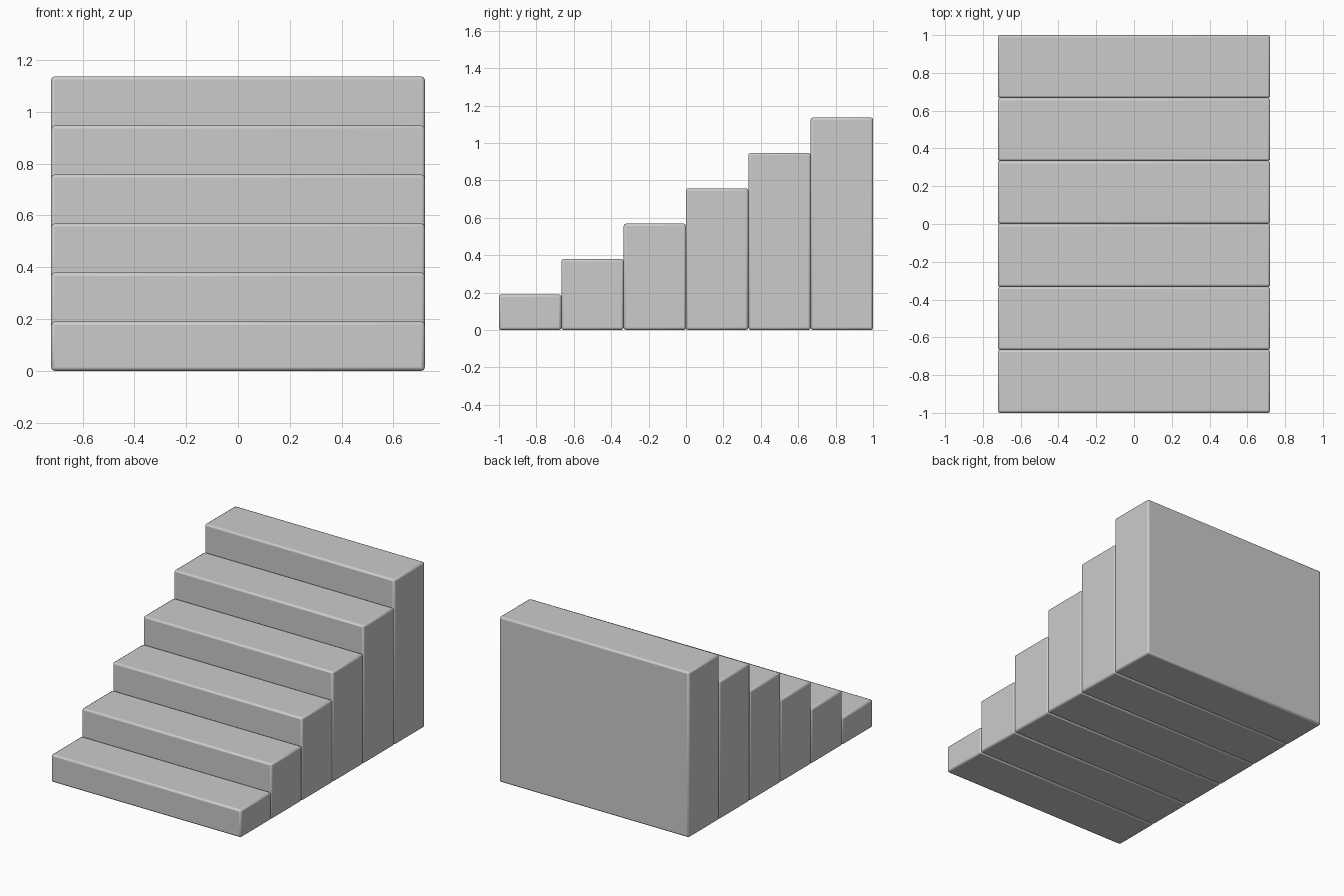
import bpy

if "Cube" in bpy.data.objects:
    bpy.data.objects.remove(bpy.data.objects["Cube"])

STEPS = 6
WIDTH = 1.442
DEPTH = 2.0 / STEPS
RISE = 0.1893


def block(name, size, centre):
    bpy.ops.mesh.primitive_cube_add(size=1, location=centre)
    ob = bpy.context.object
    ob.name = name
    ob.scale = size
    bpy.ops.object.transform_apply(location=False, rotation=False, scale=True)
    # softened edges
    bev = ob.modifiers.new("edge_bevel", "BEVEL")
    bev.width = 0.012
    bev.segments = 2
    bpy.ops.object.shade_smooth_by_angle()
    return ob


# solid steps, each standing on the floor and one rise taller than the last
for i in range(STEPS):
    height = RISE * (i + 1)
    block(f"step_{i + 1}", (WIDTH, DEPTH, height),
          (0, -1 + DEPTH * (i + 0.5), height / 2))
